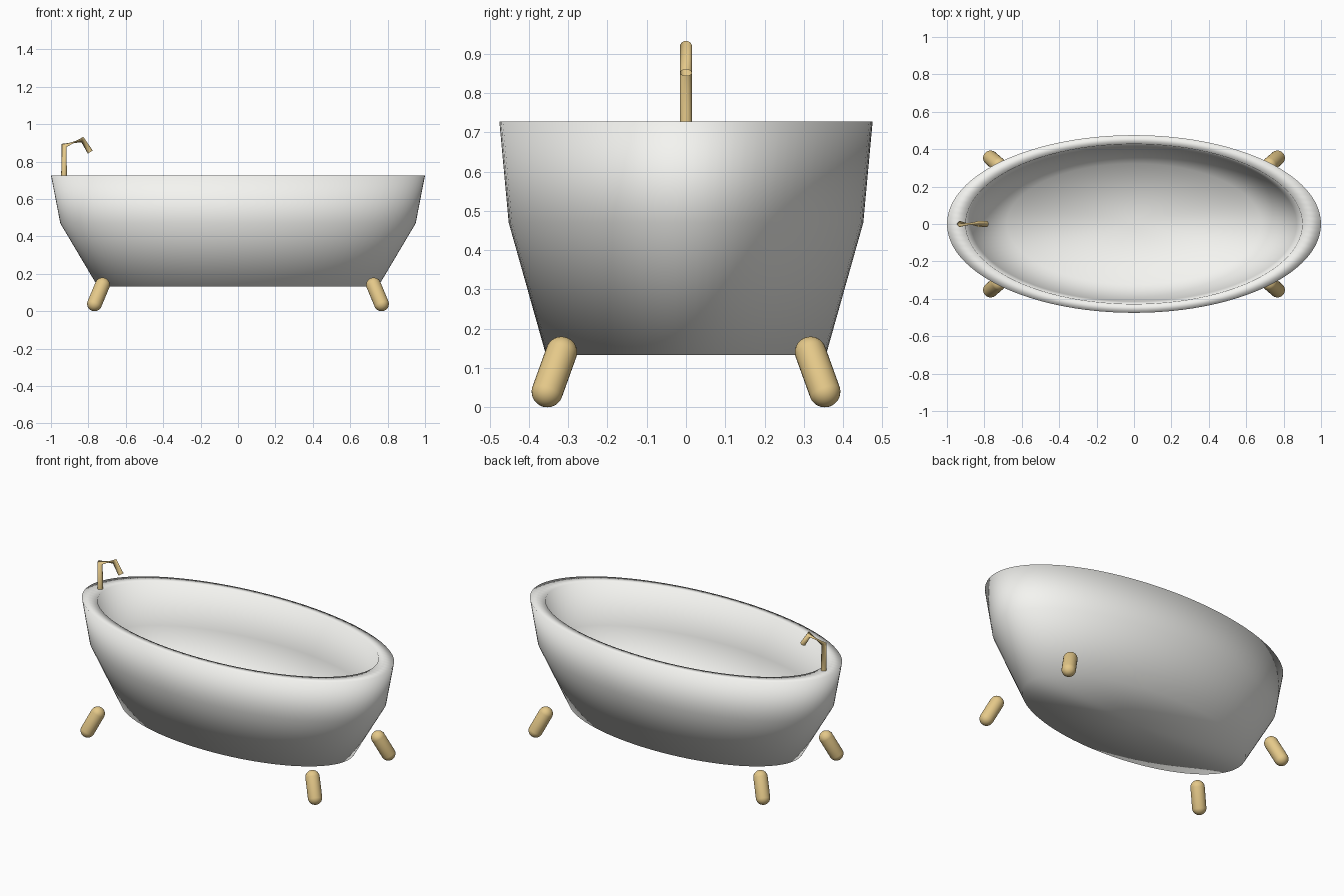
import bpy, bmesh, math
from mathutils import Vector

if "Cube" in bpy.data.objects:
    bpy.data.objects.remove(bpy.data.objects["Cube"])


def material(name, rgb):
    m = bpy.data.materials.new(name)
    m.diffuse_color = (*rgb, 1)
    m.use_nodes = True
    m.node_tree.nodes["Principled BSDF"].inputs["Base Color"].default_value = m.diffuse_color
    return m


ENAMEL = material("enamel", (0.91, 0.91, 0.88))
BRASS = material("brass", (0.78, 0.58, 0.25))


def finish(name, bm, mat):
    for f in bm.faces:
        f.smooth = True
    bmesh.ops.recalc_face_normals(bm, faces=bm.faces[:])
    me = bpy.data.meshes.new(name)
    bm.to_mesh(me)
    bm.free()
    me.materials.append(mat)
    ob = bpy.data.objects.new(name, me)
    bpy.context.collection.objects.link(ob)
    return ob


def skin(bm, rings):
    """Bridge successive vertex rings with quads."""
    n = len(rings[0])
    for a, b in zip(rings, rings[1:]):
        for i in range(n):
            j = (i + 1) % n
            bm.faces.new((a[i], a[j], b[j], b[i]))


def fan(bm, ring, z):
    """Close a ring towards a centre point."""
    c = bm.verts.new((0, 0, z))
    for i in range(len(ring)):
        bm.faces.new((ring[i], ring[(i + 1) % len(ring)], c))


# Tub: elliptical lathe from underside, over the rim, down to the floor
SEG, RATIO = 96, 0.475
profile = [(0.75, 0.133), (0.95, 0.47), (1.0, 0.727),
           (0.90, 0.727), (0.87, 0.47), (0.68, 0.20)]
bm = bmesh.new()
rings = [[bm.verts.new((r * math.cos(2 * math.pi * i / SEG),
                        r * RATIO * math.sin(2 * math.pi * i / SEG), z))
          for i in range(SEG)] for r, z in profile]
skin(bm, rings)
fan(bm, rings[0], 0.133)
fan(bm, rings[-1], 0.19)
finish("tub", bm, ENAMEL)


# Feet: four splayed capsules
def capsule(name, low, high, r):
    low, high = Vector(low), Vector(high)
    bm = bmesh.new()
    bmesh.ops.create_uvsphere(bm, u_segments=24, v_segments=17, radius=r)
    rot = (high - low).to_track_quat('Z', 'Y')
    half = (high - low).length / 2
    for v in bm.verts:
        v.co.z += half if v.co.z > 0 else -half
        v.co = rot @ v.co + (low + high) / 2
    return finish(name, bm, BRASS)


for sx, xn in ((-1, "left"), (1, "right")):
    for sy, yn in ((-1, "front"), (1, "back")):
        capsule(f"{yn}_{xn}_foot", (sx * 0.767, sy * 0.353, 0.04),
                (sx * 0.725, sy * 0.317, 0.14), 0.04)

# Faucet: bent pipe whose middle length is twisted and pinched
path = [Vector(p) for p in ((-0.93, 0, 0.72), (-0.93, 0, 0.886),
                            (-0.832, 0, 0.918), (-0.79, 0, 0.851))]
twists = (0, 0, 155, 155)
bm = bmesh.new()
rings = []
for k, p in enumerate(path):
    d_in = (p - path[k - 1]).normalized() if k else Vector()
    d_out = (path[k + 1] - p).normalized() if k < 3 else Vector()
    side = Vector((0, 1, 0))
    up = side.cross((d_in + d_out).normalized())
    ring = []
    for i in range(24):
        a = 2 * math.pi * i / 24 + math.radians(twists[k])
        ring.append(bm.verts.new(p + 0.0155 * (side * math.cos(a) + up * math.sin(a))))
    rings.append(ring)
skin(bm, rings)
finish("faucet", bm, BRASS)
